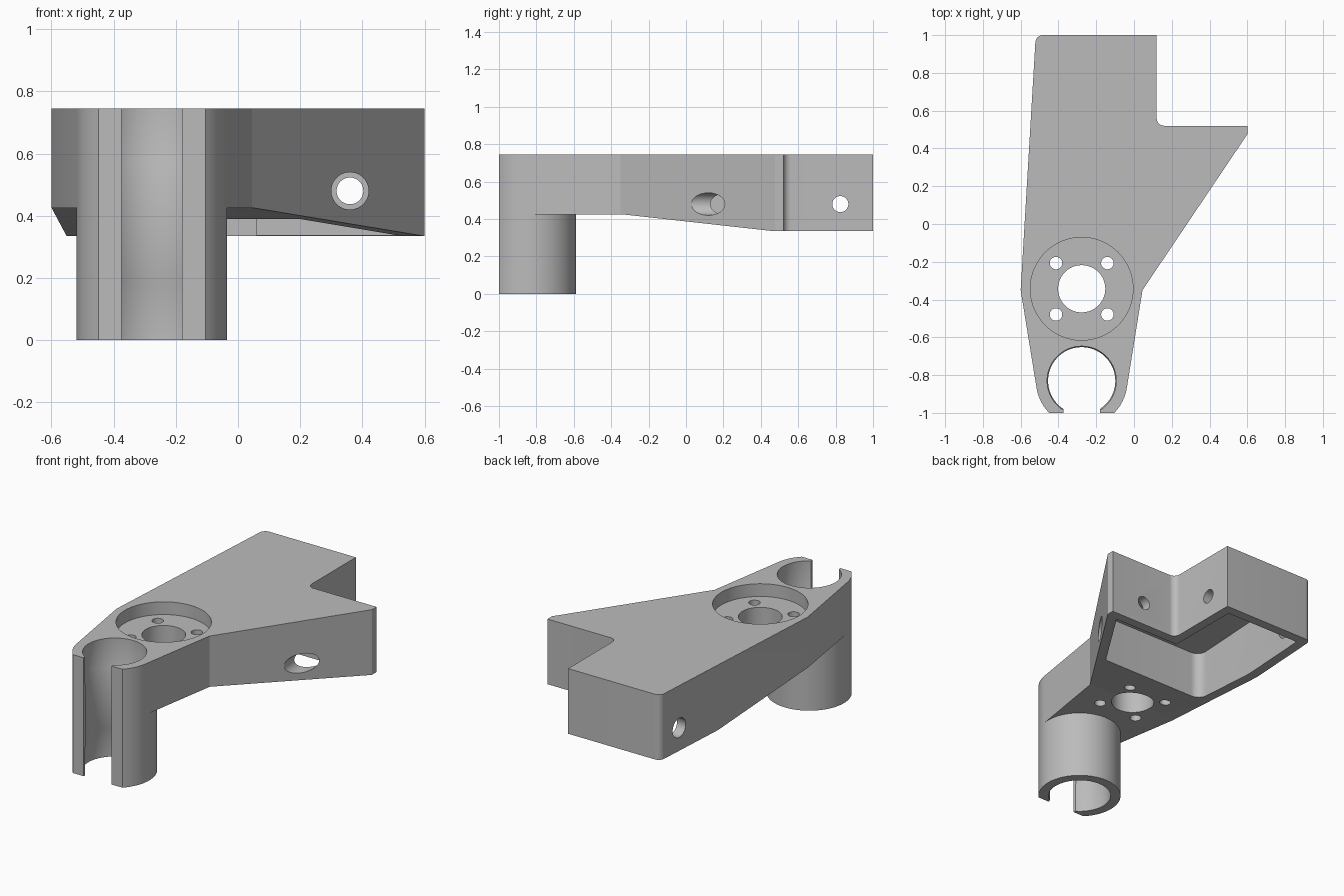
import bpy
import bmesh
import math
from mathutils import Matrix, Vector

if "Cube" in bpy.data.objects:
    bpy.data.objects.remove(bpy.data.objects["Cube"], do_unlink=True)

TOP = 0.745
AXIS_X = -0.277          # centre line of the clip and the motor seat
CLIP_Y = -0.83
SEAT_Y = -0.343
HOLE_Z = 0.48

grey = bpy.data.materials.new("plain_grey")
grey.use_nodes = True
grey.diffuse_color = (0.5, 0.5, 0.5, 1)
grey.node_tree.nodes["Principled BSDF"].inputs["Base Color"].default_value = (0.5, 0.5, 0.5, 1)


def make_object(name, bm):
    bmesh.ops.recalc_face_normals(bm, faces=bm.faces)
    mesh = bpy.data.meshes.new(name)
    bm.to_mesh(mesh)
    bm.free()
    mesh.materials.append(grey)
    obj = bpy.data.objects.new(name, mesh)
    bpy.context.collection.objects.link(obj)
    return obj


def rounded(points, steps=8):
    """Outline from (x, y) or (x, y, fillet radius) corners."""
    out = []
    for i, point in enumerate(points):
        p = Vector(point[:2])
        if len(point) == 2:
            out.append(p)
            continue
        a = (Vector(points[i - 1][:2]) - p).normalized()
        b = (Vector(points[(i + 1) % len(points)][:2]) - p).normalized()
        half = a.angle(b) / 2
        centre = p + (a + b).normalized() * point[2] / math.sin(half)
        reach = point[2] / math.tan(half)
        start, end = p + a * reach - centre, p + b * reach - centre
        sweep = math.pi - 2 * half
        for s in range(steps + 1):
            t = s / steps
            out.append(centre + (start * math.sin((1 - t) * sweep)
                                 + end * math.sin(t * sweep)) / math.sin(sweep))
    return out


def prism(name, outline, low, high, matrix=Matrix()):
    bm = bmesh.new()
    face = bm.faces.new([bm.verts.new((p[0], p[1], low)) for p in outline])
    grown = bmesh.ops.extrude_face_region(bm, geom=[face])["geom"]
    bmesh.ops.translate(bm, vec=(0, 0, high - low),
                        verts=[g for g in grown if isinstance(g, bmesh.types.BMVert)])
    bm.transform(matrix)
    return make_object(name, bm)


def lathe(name, profile, matrix, sides=96):
    """Closed turned solid from (radius, height) steps."""
    bm = bmesh.new()
    rings = []
    for r, h in profile:
        rings.append([bm.verts.new((r * math.cos(math.tau * k / sides),
                                    r * math.sin(math.tau * k / sides), h))
                      for k in range(sides)])
    for lower, upper in zip(rings, rings[1:]):
        for k in range(sides):
            n = (k + 1) % sides
            bm.faces.new((lower[k], lower[n], upper[n], upper[k]))
    bm.faces.new(rings[0])
    bm.faces.new(rings[-1])
    bm.transform(matrix)
    return make_object(name, bm)


def combine(target, tool, operation="DIFFERENCE"):
    tool.hide_render = True
    mod = target.modifiers.new(operation.lower(), "BOOLEAN")
    mod.operation = operation
    mod.solver = "EXACT"
    mod.object = tool
    bpy.context.view_layer.objects.active = target
    bpy.ops.object.modifier_apply(modifier=mod.name)
    bpy.data.objects.remove(tool, do_unlink=True)


def at(x, y, z=0):
    return Matrix.Translation((x, y, z))


# Arm plate
bracket = prism("motor_bracket", rounded([
    (-0.52, 1, 0.04), (0.12, 1), (0.12, 0.52, 0.04), (0.6, 0.52), (0.6, 0.475),
    (0.045, -0.35), (-0.038, -0.868), (AXIS_X, -0.9), (-0.516, -0.868), (-0.6, -0.35),
]), 0.3, TOP)

# Sloping underside: profile in y and z, extruded along x
along_x = Matrix(((0, 0, 1, 0), (1, 0, 0, 0), (0, 1, 0, 0), (0, 0, 0, 1)))
combine(bracket, prism("underside_cutter", [
    (-1.3, 0), (1.3, 0), (1.3, 0.335), (0.47, 0.335), (-0.34, 0.425), (-1.3, 0.425),
], -1, 1, along_x))

# Hollow under the arm
combine(bracket, prism("pocket_cutter", rounded([
    (-0.52, -0.02, 0.06), (0.2, -0.02), (0.52, 0.46), (0.06, 0.46),
    (0.06, 0.94), (-0.463, 0.94),
]), 0.1, 0.685))

# Clip tube with stepped bore and open front
combine(bracket, lathe("clip_tube", [(0.242, 0), (0.242, TOP)], at(AXIS_X, CLIP_Y)), "UNION")
combine(bracket, lathe("bore_cutter", [
    (0.183, -0.1), (0.183, 0.175), (0.178, 0.19), (0.178, 0.56), (0.183, 0.575), (0.183, 0.9),
], at(AXIS_X, CLIP_Y)))
for name, half, back in (("front_trim", 0.5, -1), ("slot_cutter", 0.0975, -0.85)):
    combine(bracket, prism(name, [
        (AXIS_X - half, -1.3), (AXIS_X + half, -1.3), (AXIS_X + half, back), (AXIS_X - half, back),
    ], -0.1, 0.9))

# Round seat with centre hole and four screw holes
combine(bracket, lathe("seat_cutter", [
    (0.125, 0.3), (0.125, 0.665), (0.272, 0.665), (0.272, 0.9),
], at(AXIS_X, SEAT_Y)))
for sx in (-1, 1):
    for sy in (-1, 1):
        combine(bracket, lathe("screw_cutter", [(0.033, 0.3), (0.033, 0.9)],
                               at(AXIS_X + sx * 0.136, SEAT_Y + sy * 0.136), 32))

# Mounting holes: wide access side, narrow screw side
combine(bracket, lathe("tip_hole_cutter", [(0.06, -0.2), (0.06, 0.4), (0.043, 0.4), (0.043, 0.7)],
                       at(0.36, 0, HOLE_Z) @ Matrix.Rotation(-math.pi / 2, 4, "X"), 48))
combine(bracket, lathe("side_hole_cutter", [(0.06, -0.8), (0.06, -0.2), (0.043, -0.2), (0.043, 0.4)],
                       at(0, 0.825, HOLE_Z) @ Matrix.Rotation(math.pi / 2, 4, "Y"), 48))

# Smooth the round walls, keep edges crisp
bpy.ops.object.select_all(action="DESELECT")
bracket.select_set(True)
bpy.context.view_layer.objects.active = bracket
bpy.ops.object.shade_smooth_by_angle(angle=math.radians(20))
